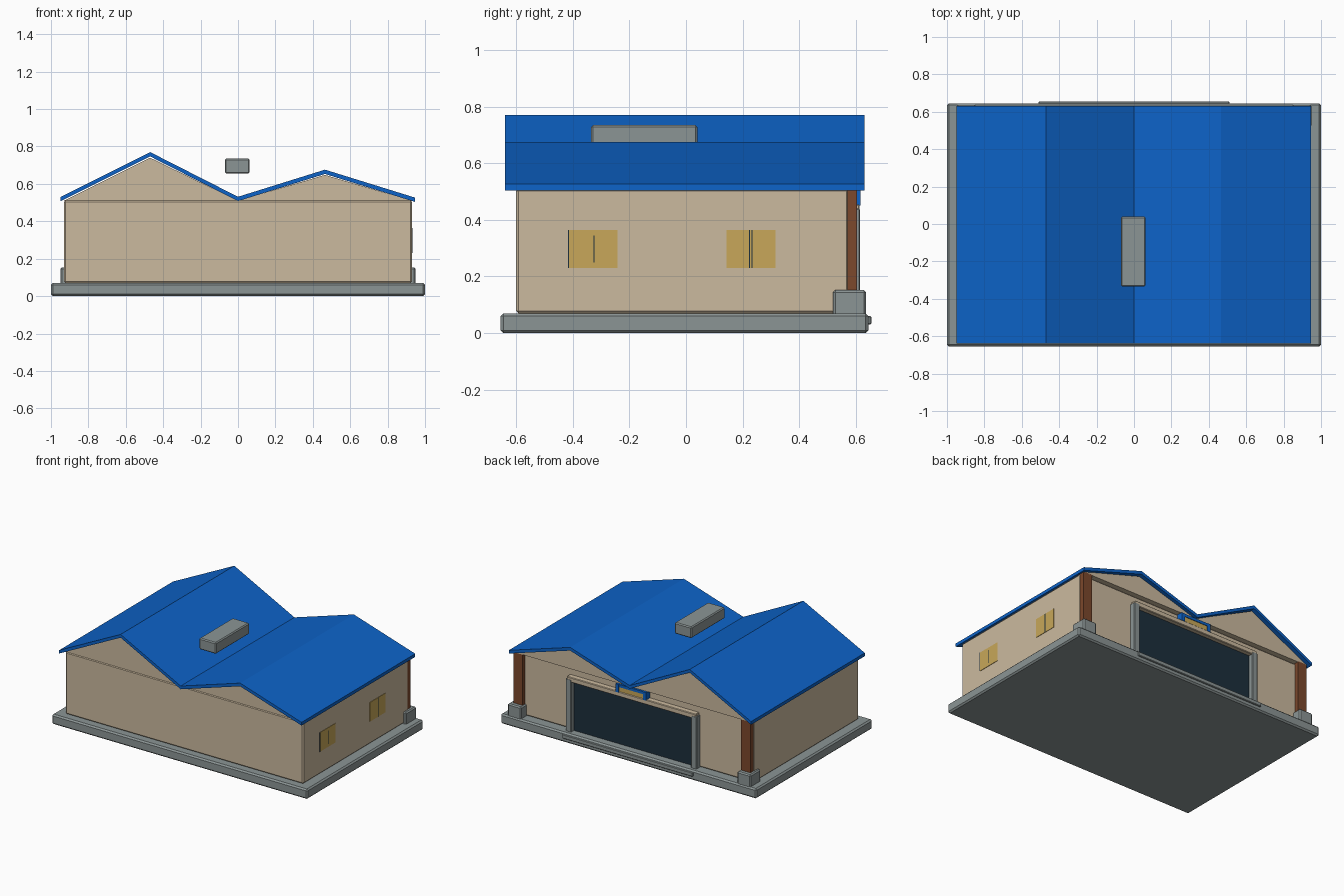
import bpy, bmesh

if "Cube" in bpy.data.objects:
    bpy.data.objects.remove(bpy.data.objects["Cube"])

def mat(name, r, g, b):
    m = bpy.data.materials.new(name)
    m.diffuse_color = (r, g, b, 1)
    m.use_nodes = True
    m.node_tree.nodes["Principled BSDF"].inputs["Base Color"].default_value = m.diffuse_color
    return m

TAN = mat("tan plaster", 0.60, 0.49, 0.345)
BLUE = mat("roof blue", 0.004, 0.125, 0.58)
GREY = mat("stone grey", 0.26, 0.30, 0.30)
BROWN = mat("timber brown", 0.20, 0.065, 0.025)
GOLD = mat("window gold", 0.58, 0.39, 0.10)
NAVY = mat("door navy", 0.012, 0.028, 0.045)

def finish(name, bm, m, bevel=0):
    bmesh.ops.recalc_face_normals(bm, faces=bm.faces)
    me = bpy.data.meshes.new(name)
    bm.to_mesh(me)
    bm.free()
    me.materials.append(m)
    o = bpy.data.objects.new(name, me)
    bpy.context.collection.objects.link(o)
    if bevel:
        b = o.modifiers.new("bevel", 'BEVEL')
        b.width = bevel
        b.segments = 1
    return o

def box(name, x, y, z, m, bevel=0):
    bm = bmesh.new()
    bmesh.ops.create_cube(bm, size=1)
    for v in bm.verts:
        v.co = [(a[0] + a[1]) / 2 + c * (a[1] - a[0]) for a, c in zip((x, y, z), v.co)]
    return finish(name, bm, m, bevel)

def prism(name, pts, y0, y1, m):
    """Extrude an x/z outline along y."""
    bm = bmesh.new()
    f = bm.faces.new([bm.verts.new((x, y0, z)) for x, z in pts])
    r = bmesh.ops.extrude_face_region(bm, geom=[f])
    for v in r["geom"]:
        if isinstance(v, bmesh.types.BMVert):
            v.co.y = y1
    return finish(name, bm, m)

# foundation and walls
box("foundation", (-1, 1), (-0.655, 0.645), (0, 0.07), GREY, 0.01)
box("door_step", (-0.51, 0.51), (0.60, 0.655), (0.03, 0.06), GREY, 0.004)
box("walls", (-0.93, 0.93), (-0.60, 0.575), (0.07, 0.51), TAN, 0.008)

# twin gables above the walls
prism("left_gable", [(-0.93, 0.51), (0, 0.51), (-0.47, 0.74)], -0.60, 0.605, TAN)
prism("right_gable", [(0, 0.51), (0.93, 0.51), (0.465, 0.648)], -0.60, 0.605, TAN)

# folded roof sheet
top = [(-0.95, 0.53), (-0.47, 0.77), (0, 0.531), (0.465, 0.676), (0.945, 0.527)]
prism("roof", top + [(x, z - 0.023) for x, z in reversed(top)], -0.64, 0.63, BLUE)

# roof vent box
box("roof_vent", (-0.07, 0.062), (-0.335, 0.04), (0.655, 0.735), GREY, 0.007)

# back corner pillars, footings and door posts
for side, s in (("left", -1), ("right", 1)):
    def span(a, b):
        return tuple(sorted((s * a, s * b)))
    box(side + "_pillar", span(0.855, 0.927), (0.545, 0.605), (0.14, 0.515), BROWN)
    box(side + "_footing", span(0.845, 0.95), (0.52, 0.637), (0.06, 0.152), GREY, 0.008)
    box(side + "_door_post", span(0.468, 0.512), (0.56, 0.615), (0.06, 0.44), GREY, 0.004)
    box(side + "_sign_post", span(0.095, 0.12), (0.56, 0.617), (0.45, 0.507), BLUE)

# large back door with lintel and sign
box("door_panel", (-0.47, 0.47), (0.57, 0.583), (0.06, 0.425), NAVY)
box("door_lintel", (-0.505, 0.505), (0.56, 0.614), (0.42, 0.455), TAN, 0.004)
box("sign_bar", (-0.12, 0.12), (0.56, 0.614), (0.488, 0.507), BLUE)
box("sign_plate", (-0.10, 0.10), (0.603, 0.61), (0.45, 0.49), GOLD)

# right wall windows with slim dark bars
for i, y in enumerate((-0.415, 0.143)):
    box(f"window_{i + 1}", (0.926, 0.933), (y, y + 0.173), (0.23, 0.365), GOLD)
for i, (y, z0, z1) in enumerate(((-0.415, 0.23, 0.365), (-0.325, 0.25, 0.345),
                                 (0.225, 0.23, 0.365), (0.233, 0.23, 0.365))):
    box(f"window_bar_{i + 1}", (0.926, 0.934), (y - 0.002, y + 0.002), (z0, z1), NAVY)
